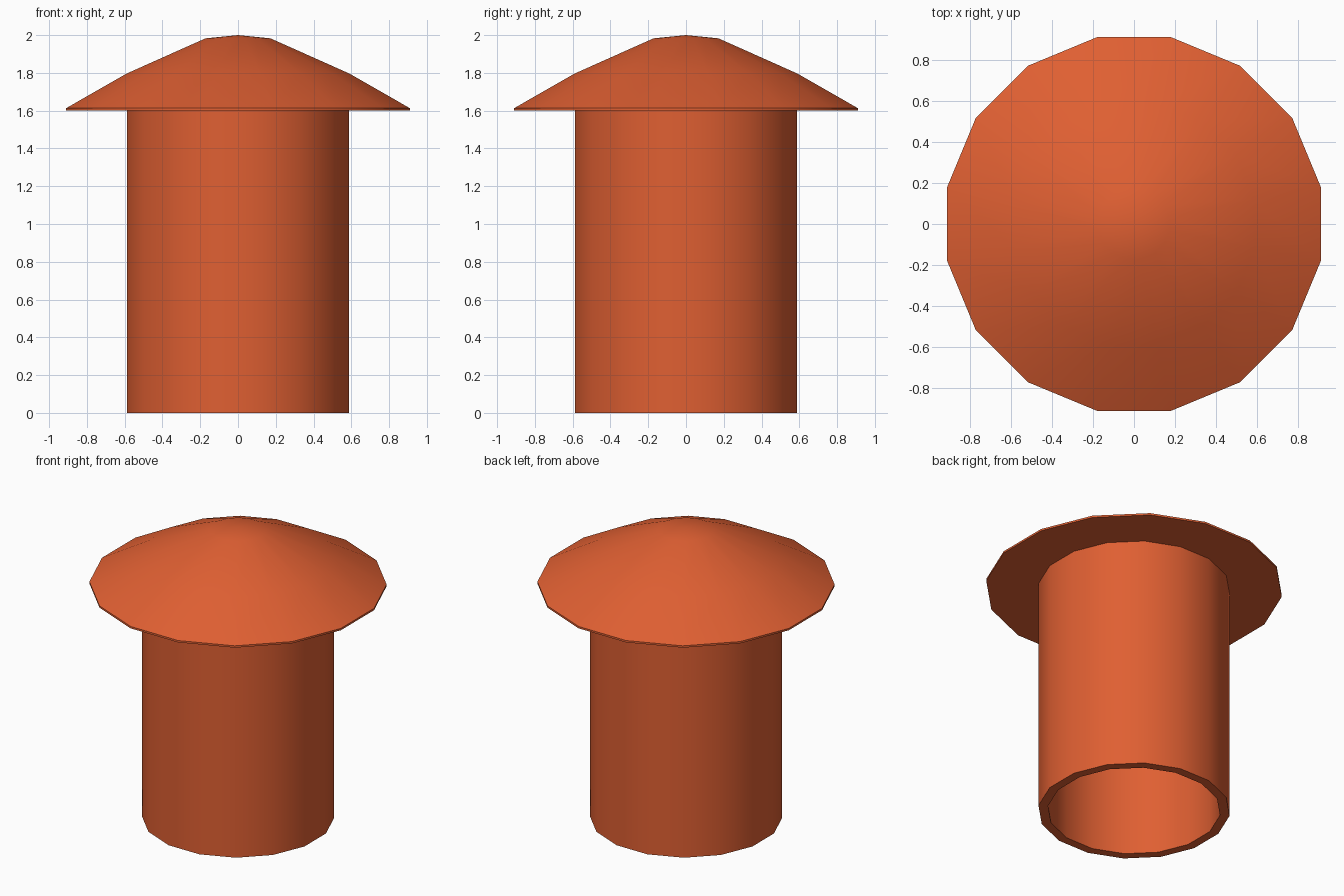
import bpy, math

if "Cube" in bpy.data.objects:
    bpy.data.objects.remove(bpy.data.objects["Cube"])

SIDES = 16

clay = bpy.data.materials.new("terracotta orange")
clay.diffuse_color = (0.74, 0.115, 0.032, 1)
clay.use_nodes = True
clay.node_tree.nodes["Principled BSDF"].inputs["Base Color"].default_value = clay.diffuse_color


def lathe(name, profile, closed=False):
    """Revolve (radius, z) points; a zero radius becomes a single pole."""
    verts, rings, faces = [], [], []
    for r, z in profile:
        start = len(verts)
        if r == 0:
            verts.append((0, 0, z))
            rings.append([start] * SIDES)
        else:
            for i in range(SIDES):
                a = 2 * math.pi * (i + 0.5) / SIDES
                verts.append((r * math.cos(a), r * math.sin(a), z))
            rings.append(list(range(start, start + SIDES)))
    pairs = list(zip(rings, rings[1:] + (rings[:1] if closed else [])))
    for lo, hi in pairs:
        for i in range(SIDES):
            j = (i + 1) % SIDES
            quad = [lo[i], lo[j], hi[j], hi[i]]
            faces.append(list(dict.fromkeys(quad)))
    mesh = bpy.data.meshes.new(name)
    mesh.from_pydata(verts, [], faces)
    mesh.update()
    mesh.materials.append(clay)
    ob = bpy.data.objects.new(name, mesh)
    bpy.context.collection.objects.link(ob)
    bpy.ops.object.select_all(action='DESELECT')
    ob.select_set(True)
    bpy.context.view_layer.objects.active = ob
    bpy.ops.object.shade_smooth_by_angle(angle=math.radians(30))
    return ob


# Hollow pipe with an open bottom
lathe("pipe", [(0.54, 0), (0.60, 0), (0.60, 1.6), (0.54, 1.6)], closed=True)

# Domed cap with a thin rim and flat underside
lathe("cap", [(0, 1.6), (0.928, 1.6), (0.928, 1.613), (0.60, 1.797),
              (0.175, 1.983), (0, 2.0)])
